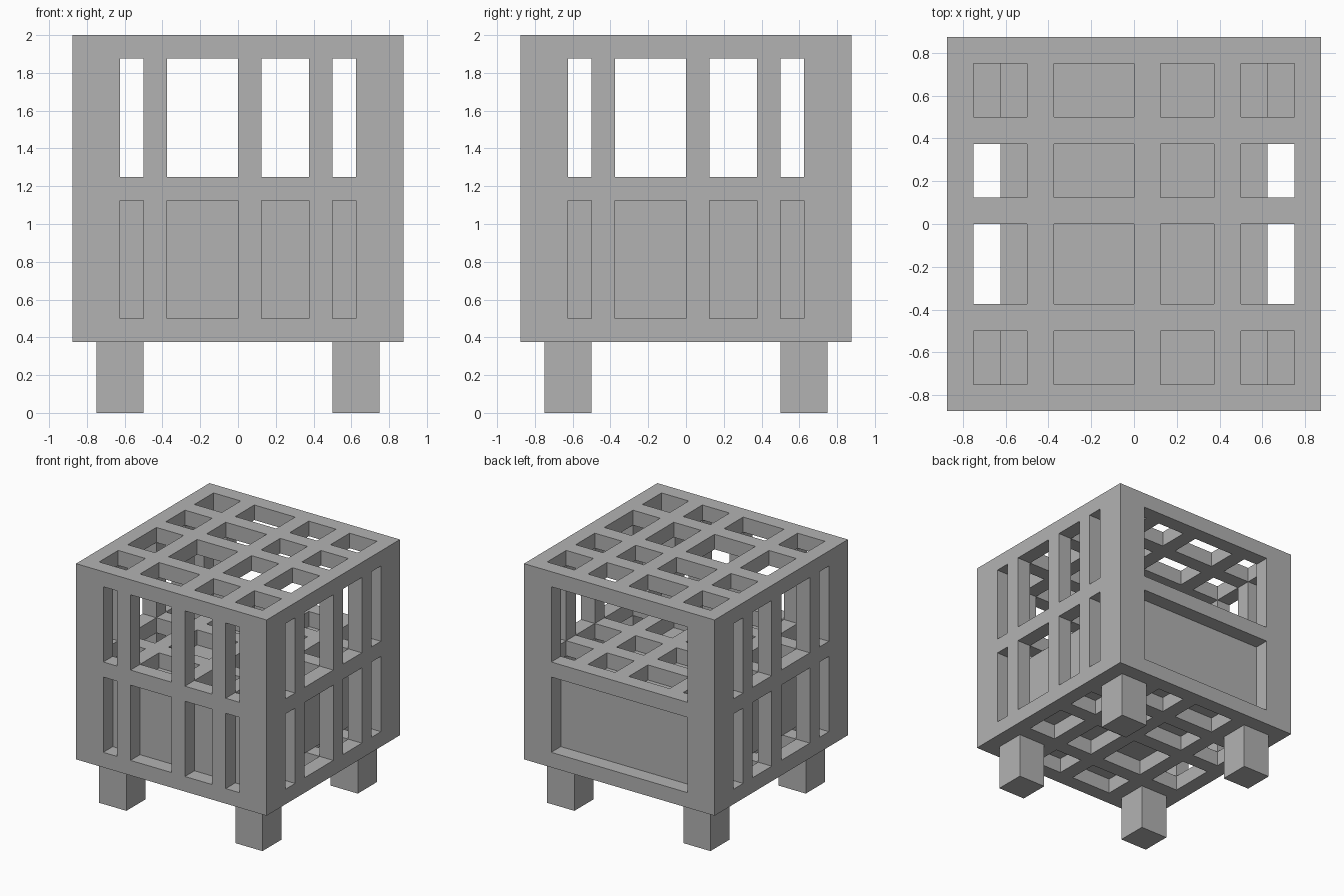
import bpy, bmesh
from itertools import product

if "Cube" in bpy.data.objects:
    bpy.data.objects.remove(bpy.data.objects["Cube"], do_unlink=True)

grey = bpy.data.materials.new("plain grey")
grey.use_nodes = True
grey.diffuse_color = (0.448, 0.448, 0.448, 1)
grey.node_tree.nodes["Principled BSDF"].inputs["Base Color"].default_value = grey.diffuse_color


def boxes(name, spans):
    """One object made of boxes, each given as x, y and z ranges."""
    bm = bmesh.new()
    for span in spans:
        made = bmesh.ops.create_cube(bm, size=1)["verts"]
        for v in made:
            v.co = [r[0] if c < 0 else r[1] for c, r in zip(v.co, span)]
    mesh = bpy.data.meshes.new(name)
    bm.to_mesh(mesh)
    bm.free()
    mesh.materials.append(grey)
    obj = bpy.data.objects.new(name, mesh)
    bpy.context.collection.objects.link(obj)
    return obj


def cut(target, spans):
    """Carve boxes out of the target and discard the cutter."""
    cutter = boxes("cutter", spans)
    cutter.hide_render = True
    mod = target.modifiers.new("cut", 'BOOLEAN')
    mod.operation = 'DIFFERENCE'
    mod.solver = 'EXACT'
    mod.object = cutter
    bpy.context.view_layer.objects.active = target
    bpy.ops.object.modifier_apply(modifier=mod.name)
    bpy.data.objects.remove(cutter, do_unlink=True)


# Shared layout of the openings
outer, inner, block = (-0.875, 0.875), (-0.75, 0.75), (-0.625, 0.625)
middle = [(-0.375, 0), (0.125, 0.375)]
windows = [(-0.625, -0.5), *middle, (0.5, 0.625)]
grid = [(-0.75, -0.5), *middle, (0.5, 0.75)]
lower, upper = (0.5, 1.125), (1.25, 1.875)
storeys = [lower, upper]

# Frame: a two-storey crate, hollowed, then pierced on every side
frame = boxes("crate_frame", [(outer, outer, (0.375, 2))])
cut(frame, [(inner, inner, z) for z in storeys])
cut(frame, [(x, y, (0.2, 2.2)) for x, y in product(grid, grid)])
cut(frame, [((-1, 1), y, z) for y, z in product(windows, storeys)])
cut(frame, [(x, (-1, -0.7), z) for x, z in product(windows, storeys)])
cut(frame, [(block, (0.7, 1), z) for z in storeys])

# Solid block filling the middle of the lower storey
boxes("storage_block", [(block, inner, lower)])

# Four square legs
ends = {"right": (-0.75, -0.5), "left": (0.5, 0.75)}
depths = {"front": (-0.75, -0.5), "back": (0.5, 0.75)}
for side, end in product(ends, depths):
    boxes(f"{end}_{side}_leg", [(ends[side], depths[end], (0, 0.375))])
